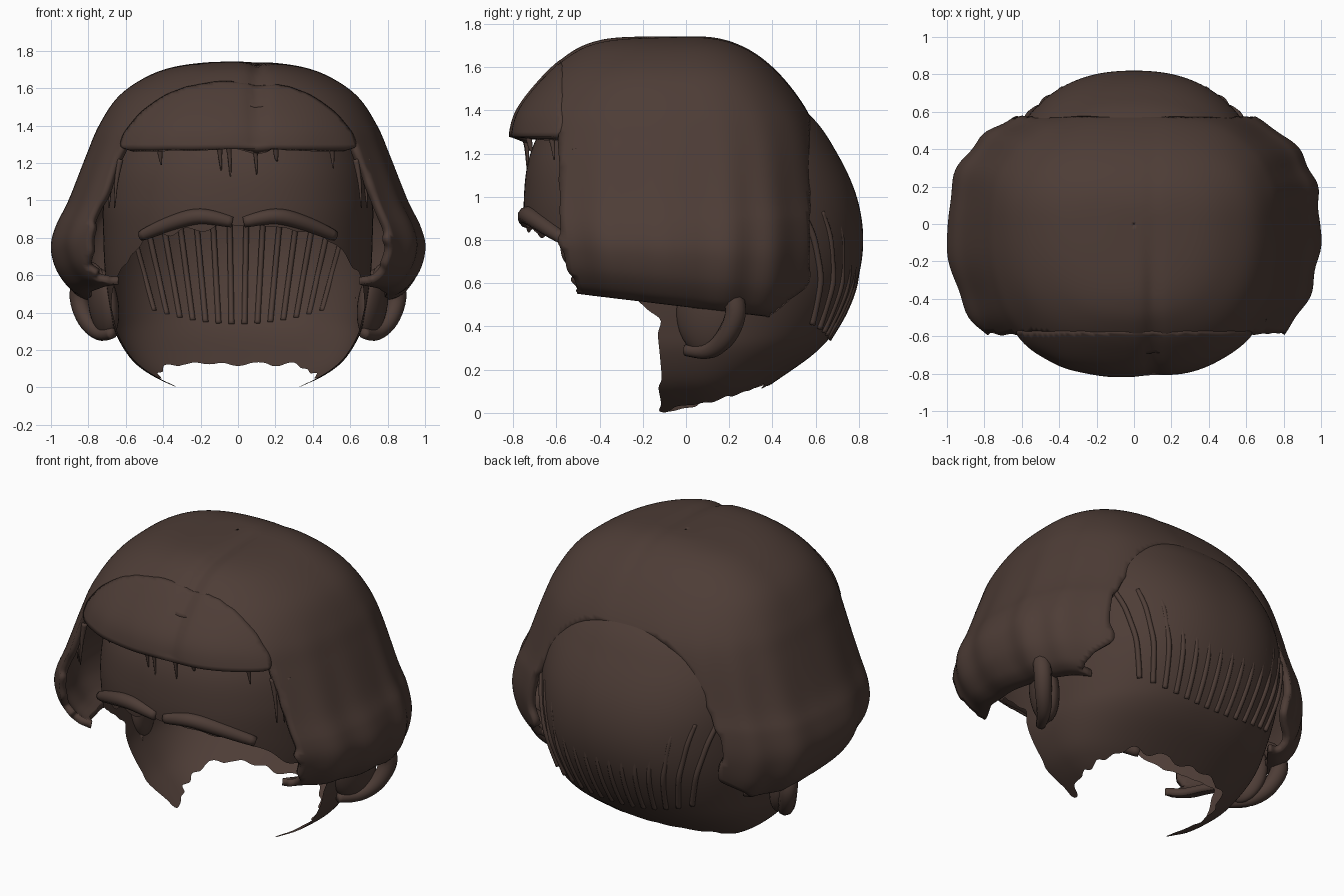
import bpy, bmesh, math
from mathutils import Vector

if "Cube" in bpy.data.objects:
    bpy.data.objects.remove(bpy.data.objects["Cube"])

brown = bpy.data.materials.new("dark_brown")
brown.diffuse_color = (0.075, 0.046, 0.037, 1)
brown.use_nodes = True
brown.node_tree.nodes["Principled BSDF"].inputs["Base Color"].default_value = brown.diffuse_color


def spline(rows, steps):
    """Smoothly resample a short table of rows."""
    out = []
    for i in range(len(rows) - 1):
        p = [rows[max(0, min(len(rows) - 1, i + k))] for k in (-1, 0, 1, 2)]
        for s in range(steps):
            t = s / steps
            out.append([0.5 * (2 * b + (c - a) * t + (2 * a - 5 * b + 4 * c - d) * t * t
                               + (3 * b - a - 3 * c + d) * t ** 3) for a, b, c, d in zip(*p)])
    return out + [list(rows[-1])]


def finish(ob):
    ob.data.materials.append(brown)
    for p in ob.data.polygons:
        p.use_smooth = True
    return ob


def make(name, bm):
    me = bpy.data.meshes.new(name)
    bm.to_mesh(me)
    bm.free()
    ob = bpy.data.objects.new(name, me)
    bpy.context.collection.objects.link(ob)
    return finish(ob)


def loft(name, rows, cy, n, keep, warp=None, thick=0, seg=160, steps=7):
    """Rows are (z, half width, front y, back y), rounded-box rings, trimmed by keep()."""
    bm = bmesh.new()
    rings = []
    for z, hw, yf, yb in spline(rows, steps):
        ring = []
        for j in range(seg):
            a = 2 * math.pi * j / seg
            ca, sa = math.cos(a), math.sin(a)
            x = hw * math.copysign(abs(ca) ** (2 / n), ca)
            half = (yb - cy) if sa > 0 else (cy - yf)
            y = cy + half * math.copysign(abs(sa) ** (2 / n), sa)
            co = (x, y, z)
            ring.append(bm.verts.new(warp(co, a) if warp else co))
        rings.append(ring)
    for r, s in zip(rings, rings[1:]):
        for j in range(seg):
            k = (j + 1) % seg
            bm.faces.new((r[j], s[j], s[k], r[k]))
    bad = [f for f in bm.faces if not keep(*f.calc_center_median())]
    bmesh.ops.delete(bm, geom=bad, context='FACES')
    # relax the trimmed edges so they do not look stepped
    rim = {v: [e.other_vert(v) for e in v.link_edges if e.is_boundary]
           for v in bm.verts if v.is_boundary}
    for _ in range(4):
        new = {v: (v.co * 2 + sum((o.co for o in nb), Vector())) / (2 + len(nb))
               for v, nb in rim.items()}
        for v, co in new.items():
            v.co = co
    ob = make(name, bm)
    if thick:
        m = ob.modifiers.new("thickness", 'SOLIDIFY')
        m.thickness, m.offset = thick, -1
    return ob


def tube(name, paths, radius, taper=None):
    """Round tubes along one or more paths."""
    bm = bmesh.new()
    sides = 10
    for path in paths:
        pts = [Vector(p) for p in spline(path, 5)]
        prev = None
        for i, p in enumerate(pts):
            t = (pts[min(i + 1, len(pts) - 1)] - pts[max(i - 1, 0)]).normalized()
            u = t.cross(Vector((0, 1, 0.01))).normalized()
            v = t.cross(u)
            r = radius * (taper(i / (len(pts) - 1)) if taper else 1)
            ring = [bm.verts.new(p + r * (math.cos(2 * math.pi * k / sides) * u
                                          + math.sin(2 * math.pi * k / sides) * v))
                    for k in range(sides)]
            if prev:
                for k in range(sides):
                    q = (k + 1) % sides
                    bm.faces.new((prev[k], prev[q], ring[q], ring[k]))
            else:
                bm.faces.new(ring)
            prev = ring
        bm.faces.new(prev)
    bmesh.ops.recalc_face_normals(bm, faces=bm.faces)
    return make(name, bm)


def rag(x, y):
    return 0.012 * math.sin(37 * x + 11 * y) + 0.01 * math.sin(61 * y - 23 * x)


# Head shell: forehead, back of the skull and nape, open at the face and neck
SKULL = [(1.61, .003, .02, .04), (1.55, .33, -.40, .32), (1.38, .57, -.62, .57),
         (1.2, .68, -.72, .70), (1.0, .72, -.75, .79), (.8, .72, -.74, .82),
         (.6, .71, -.70, .79), (.4, .68, -.65, .70), (.28, .65, -.6, .60),
         (.15, .57, -.55, .42), (.07, .47, -.5, .30), (.0, .33, -.45, .18)]


def keep_skull(x, y, z):
    if y < -.6:
        return z > .87 - .12 * abs(x) + rag(x, y)
    if y < -.12:
        return z > .45 + .35 * (-.12 - y) / .48 + rag(x, y)
    return z > min(.125, .27 * (y + .11)) + .7 * rag(x, y)


loft("head_shell", SKULL, .03, 2.3, keep_skull)

# Bob haircut: crown and sides share one profile with the fringe, tips curl inwards
HAIR = [(1.742, .003, -.003, .003), (1.738, .17, -.30, .12), (1.71, .36, -.45, .23),
        (1.65, .51, -.56, .34), (1.55, .645, -.67, .45), (1.4, .745, -.785, .56),
        (1.25, .81, -.825, .62), (1.0, .91, -.86, .66), (.87, .975, -.86, .68),
        (.75, 1.005, -.84, .68), (.63, .98, -.82, .66), (.54, .92, -.79, .62),
        (.50, .86, -.76, .58), (.49, .80, -.72, .54)]


def hair_warp(co, a):
    x, y, z = co
    low = max(0, min(1, (1.5 - z) / .8))
    s = 1 - .02 * low * (0.5 + 0.5 * math.sin(17 * a + 1.5 * math.sin(3 * a)))
    # parting groove on the crown and fringe
    g = math.exp(-((x - .1) / .045) ** 2) * max(.2, min(1, .3 - 2 * y))
    if z > 1.2:
        z -= .02 * g * min(1, max(0, (z - 1.2) / .4))
        y += .02 * g * max(0, min(1, (-y - .4) / .3))
    z -= .12 * y * max(0, min(1, (.9 - z) / .4))
    return (x * s, y * s, z)


def keep_hair(x, y, z):
    if y > .575 and abs(x) < .66 and z < 1.36:
        return False
    if y < -.59 + max(0, .78 - z) * .4 + .4 * rag(x, z):
        return z > 1.5
    return y < .3 or z > .44 + .8 * max(0, y - .38)


loft("bob_hair", HAIR, 0, 2.5, keep_hair, hair_warp, .04)


def fringe_warp(co, a):
    x, y, z = hair_warp(co, a)
    return (x * 1.004, y * 1.004, z)


loft("fringe", HAIR, 0, 2.5, lambda x, y, z: y < -.575 and z > 1.265, fringe_warp, .08)


# Loose strands: roots sunk into the back of the skull, tips poking out
def skull_back(x, z):
    for (z1, w1, _, b1), (z0, w0, _, b0) in zip(SKULL, SKULL[1:]):
        if z0 <= z <= z1:
            t = (z - z0) / (z1 - z0)
            w, b = w0 + t * (w1 - w0), b0 + t * (b1 - b0)
            return .03 + (b - .03) * max(0, 1 - abs(x / w) ** 2.3) ** (1 / 2.3)
    return 0


strands = []
for i in range(14):
    u = (i - 6.5) / 6.5
    path = []
    for k in range(6):
        t = k / 5
        x = u * (.59 - .14 * t)
        z = .93 + t * (.34 + .07 * u * u - .93)
        sink = -.03 * (1 - t) * (1 - u ** 4) + .008
        path.append((x, skull_back(x, z) + sink, z))
    strands.append(path)
tube("back_strands", strands, .015)

# Wisps below the fringe and at the temples
wisps = [[(x, -.75 + .5 * x * x, 1.29), (x + .005, -.74 + .5 * x * x, 1.23),
          (x + .01, -.735 + .5 * x * x, 1.29 - h)]
         for x, h in ((-.42, .1), (-.1, .13), (-.05, .17), (.09, .15), (.2, .08), (.5, .12))]
for s in (-1, 1):
    for d in (0, .03, .06):
        wisps.append([(s * (.63 + d), -.57 + d, 1.22), (s * (.65 + d), -.57 + d, 1.1),
                      (s * (.66 + d), -.57 + d, .96)])
tube("wisps", wisps, .018, lambda t: 1 - .85 * t)

# Mirrored brows and ears
for s, side in ((-1, "left"), (1, "right")):
    tube(side + "_brow",
         [[(s * x, y, z) for x, y, z in ((.03, -.74, .885), (.2, -.735, .915),
                                         (.35, -.675, .88), (.52, -.575, .81))]],
         .042, lambda t: .35 + .65 * math.sin(math.pi * min(1, .12 + .8 * t)) ** .6)
    tube(side + "_ear_rim",
         [[(s * x, y, z) for x, y, z in ((.72, .0, .56), (.78, .08, .63), (.83, .18, .6),
                                         (.85, .23, .48), (.81, .19, .36), (.74, .11, .29),
                                         (.67, .0, .29))]], .05,
         lambda t: .55 + .45 * math.sin(math.pi * t))
    bpy.ops.mesh.primitive_uv_sphere_add(segments=28, ring_count=16, radius=1,
                                         location=(s * .72, .09, .45),
                                         rotation=(0, s * .15, s * -.35))
    ear = bpy.context.object
    ear.name = side + "_ear_bowl"
    ear.scale = (.07, .14, .19)
    finish(ear)
